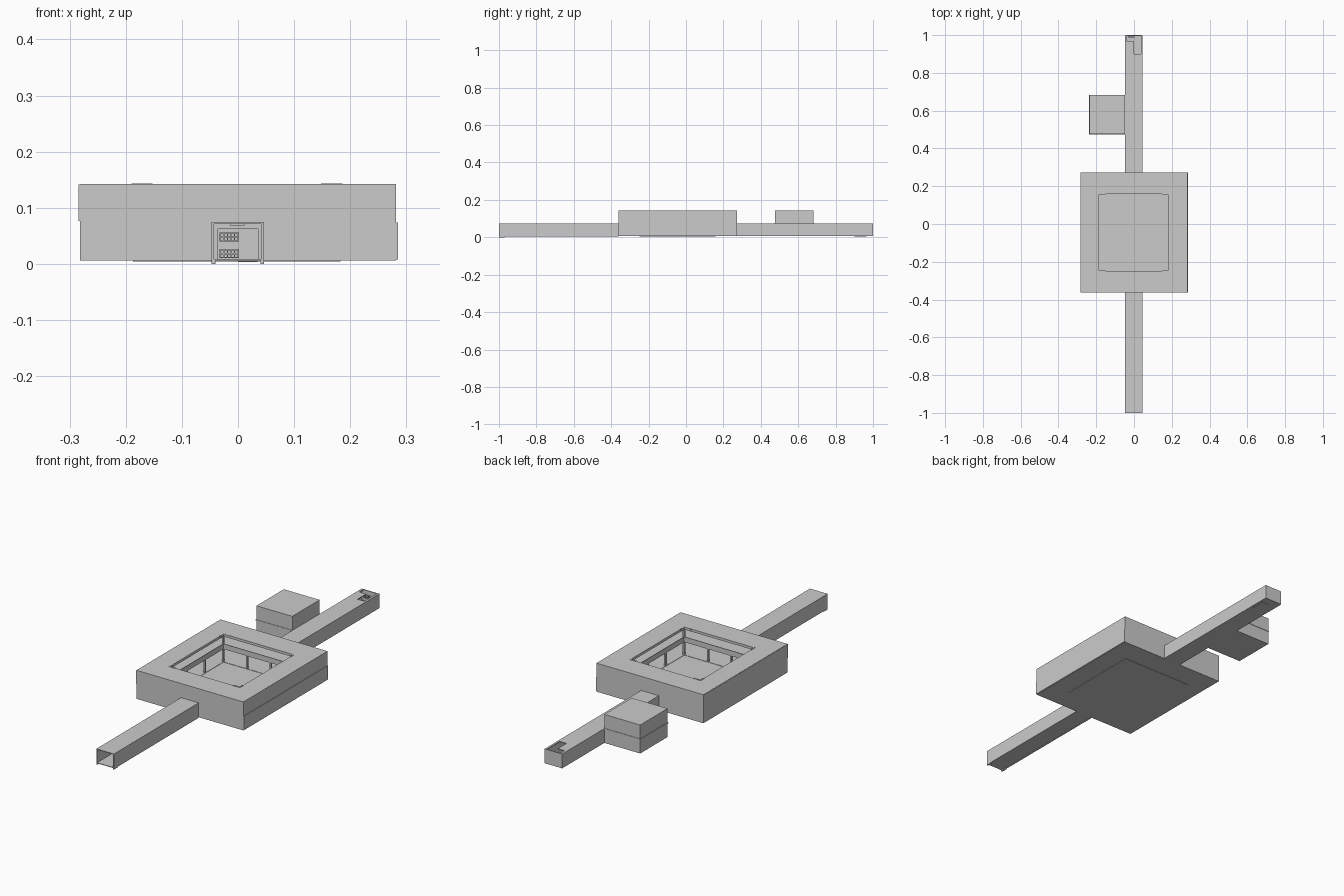
import bpy, bmesh
from mathutils import Vector

if "Cube" in bpy.data.objects:
    bpy.data.objects.remove(bpy.data.objects["Cube"])

T = 0.004  # wall thickness


def part(name, *boxes):
    """One object from boxes given as (x0, x1, y0, y1, z0, z1)."""
    bm = bmesh.new()
    for x0, x1, y0, y1, z0, z1 in boxes:
        size = Vector((x1 - x0, y1 - y0, z1 - z0))
        mid = Vector((x0 + x1, y0 + y1, z0 + z1)) / 2
        for v in bmesh.ops.create_cube(bm, size=1)["verts"]:
            v.co = v.co * size + mid
    mesh = bpy.data.meshes.new(name)
    bm.to_mesh(mesh)
    bm.free()
    ob = bpy.data.objects.new(name, mesh)
    bpy.context.collection.objects.link(ob)
    return ob


def wall(axis, at, a, b, z0, z1, door=None, head=0.062):
    """Panels of a wall running along axis, with an optional doorway (d0, d1)."""
    spans = [(a, b, z0, z1)]
    if door:
        spans = [(a, door[0], z0, z1), (door[1], b, z0, z1), (door[0], door[1], head, z1)]
    if axis == "x":
        return [(s, e, at, at + T, l, h) for s, e, l, h in spans]
    return [(at, at + T, s, e, l, h) for s, e, l, h in spans]


def ring(outer, inner, z0, z1):
    """Rectangular slab with a rectangular hole."""
    X0, X1, Y0, Y1 = outer
    x0, x1, y0, y1 = inner
    return [(X0, X1, Y0, y0, z0, z1), (X0, X1, y1, Y1, z0, z1),
            (X0, x0, y0, y1, z0, z1), (x1, X1, y0, y1, z0, z1)]


HALL = (-0.282, 0.282, -0.362, 0.272)
COURT = (-0.187, 0.183, -0.248, 0.158)
X0, X1, Y0, Y1 = HALL
cx0, cx1, cy0, cy1 = COURT
DOOR = (-0.036, 0.036)

# main hall: floor, gallery, roof
part("hall_floor", *ring(HALL, COURT, 0.006, 0.009))
part("courtyard_floor", (cx0, cx1, cy0, cy1, 0.004, 0.0075))
part("gallery_slab", *ring(HALL, COURT, 0.072, 0.076))
part("hall_roof", *ring(HALL, COURT, 0.138, 0.142))

# outer walls, upper storey a hair to the left of the lower one
for level, z0, z1, dx, door in (("lower", 0.008, 0.074, 0.003, DOOR),
                                ("upper", 0.076, 0.141, -0.002, None)):
    part(level + "_hall_walls",
         *wall("x", Y0, X0, X1, z0, z1, door), *wall("x", Y1 - T, X0, X1, z0, z1, door),
         *wall("y", X0 + min(dx, 0), Y0, Y1, z0, z1),
         *wall("y", X1 - T + max(dx, 0), Y0, Y1, z0, z1))

# posts and caps at the corners of the court, pillars between them
posts, caps = [], []
for x, sx in ((cx0, -1), (cx1, 1)):
    for y, sy in ((cy0, -1), (cy1, 1)):
        px, py = x + sx * 0.004, y + sy * 0.004
        posts.append((px - 0.004, px + 0.004, py - 0.004, py + 0.004, 0.006, 0.14))
        ex, ey = sorted((x, x - sx * 0.035)), sorted((y, y - sy * 0.025))
        caps.append((*ex, y - 0.003, y + 0.003, 0.136, 0.1435))
        caps.append((x - 0.003, x + 0.003, *ey, 0.136, 0.1435))
part("corner_posts", *posts)
part("corner_caps", *caps)

pillars = []
for k in (1, 2):
    y = cy0 + (cy1 - cy0) * k / 3
    x = cx0 + (cx1 - cx0) * k / 3
    for px in (cx0 - 0.004, cx1 + 0.004):
        pillars.append((px - 0.004, px + 0.004, y - 0.004, y + 0.004, 0.007, 0.073))
    for py in (cy0 - 0.004, cy1 + 0.004):
        pillars.append((x - 0.004, x + 0.004, py - 0.004, py + 0.004, 0.007, 0.073))
part("lower_pillars", *pillars)

# balustrade around the gallery and fascia under the roof edge
rim = (cx0 - 0.003, cx1 + 0.003, cy0 - 0.003, cy1 + 0.003)
part("gallery_balustrade", *ring(rim, COURT, 0.070, 0.095))
part("roof_fascia", *ring(rim, COURT, 0.130, 0.140))

# corridors: open front end, closed back end with an L-shaped hatch
cl, cr, top = -0.047, 0.046, 0.0745
side_door = (0.545, 0.605)
part("front_corridor",
     (cl, cr, -1, Y0, 0.006, 0.009), (cl, cr, -1, Y0, 0.071, top),
     *wall("y", cl, -1, Y0, 0.003, top), *wall("y", cr - T, -1, Y0, 0.003, top))
part("back_corridor",
     (cl, cr, Y1, 1, 0.006, 0.009),
     (cl, cr, Y1, 0.9, 0.071, top), (cl, 0.0, 0.9, 0.965, 0.071, top),
     (0.036, cr, 0.9, 1, 0.071, top), (cl, -0.036, 0.965, 1, 0.071, top),
     *wall("y", cl, Y1, 1, 0.006, top, side_door),
     *wall("y", cr - T, Y1, 1, 0.006, top), *wall("x", 1 - T, cl, cr, 0.006, top))
part("corridor_lamps", *[(-0.014, 0.012, y, y + 0.03, 0.068, 0.072)
                         for y in (-0.9, -0.66, -0.45, 0.35, 0.6, 0.82)])
part("base_plates", (cl, -0.04, -1, -0.97, 0, 0.006), (0.04, cr, -1, -0.97, 0, 0.006),
     (0.0, 0.035, 0.9, 0.965, 0.003, 0.007))

# grilles on the back wall
bars = []
for z0, z1 in ((0.010, 0.026), (0.040, 0.056)):
    bars += [(-0.033 + i * 0.0065, -0.031 + i * 0.0065, 0.988, 0.992, z0, z1) for i in range(6)]
    bars += [(-0.033, 0.0015, 0.988, 0.992, z0 + i * 0.007, z0 + 0.002 + i * 0.007) for i in range(3)]
part("back_grilles", *bars)

# two-storey side room
r0, r1, s0, s1 = -0.236, cl, 0.476, 0.682
part("side_room_slabs", (r0, r1, s0, s1, 0.006, 0.009),
     (r0 - 0.003, r1, s0 - 0.002, s1 + 0.002, 0.072, 0.076), (r0, r1, s0, s1, 0.138, 0.142))
part("side_room_walls",
     *wall("x", s0, r0, r1, 0.008, 0.14), *wall("x", s1 - T, r0, r1, 0.008, 0.14),
     *wall("y", r0, s0, s1, 0.008, 0.14), *wall("y", r1 - T, s0, s1, 0.076, 0.14))
